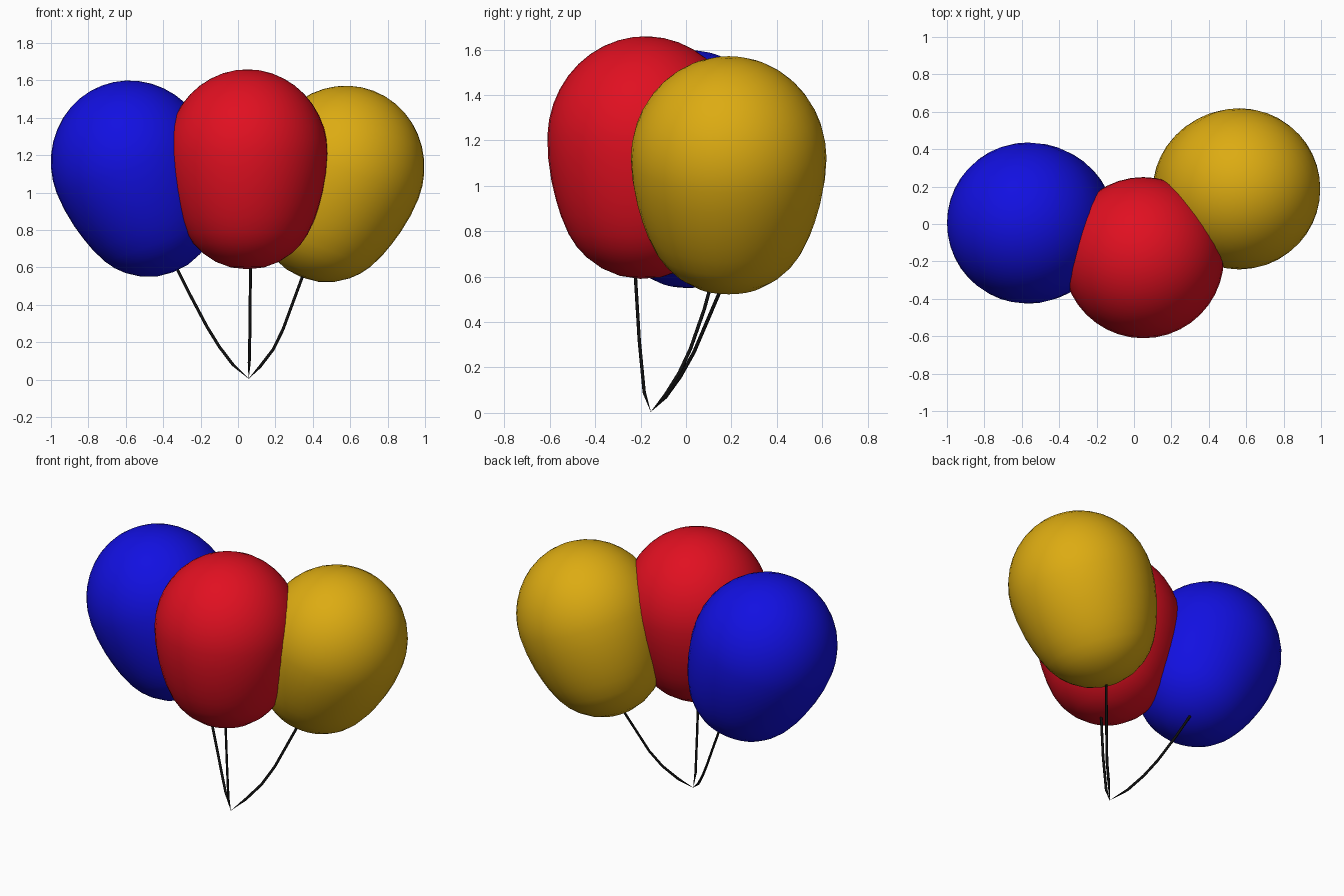
import bpy, bmesh, math
from mathutils import Matrix, Vector

if "Cube" in bpy.data.objects:
    bpy.data.objects.remove(bpy.data.objects["Cube"])


def material(name, rgb):
    m = bpy.data.materials.new(name)
    m.diffuse_color = (*rgb, 1)
    m.use_nodes = True
    m.node_tree.nodes["Principled BSDF"].inputs["Base Color"].default_value = m.diffuse_color
    return m


# Balloon profile (radius, height about the widest ring): oval top, tapering bottom
R, TOP, SEG = 0.431, 0.452, 40
PROFILE = [(R * math.cos(a), TOP * math.sin(a))
           for a in (math.pi / 2 * i / 10 for i in range(9, -1, -1))]
PROFILE += [(.424, -.1), (.406, -.2), (.384, -.28), (.36, -.35), (.323, -.43),
            (.285, -.485), (.24, -.53), (.17, -.577), (.09, -.607)]
BOTTOM = -.617


def balloon(name, centre, lean_x, lean_y, mat):
    bm = bmesh.new()
    top = bm.verts.new((0, 0, TOP))
    rings = [[bm.verts.new((r * math.cos(2 * math.pi * i / SEG),
                            r * math.sin(2 * math.pi * i / SEG), z))
              for i in range(SEG)] for r, z in PROFILE]
    tip = bm.verts.new((0, 0, BOTTOM))
    for i in range(SEG):
        j = (i + 1) % SEG
        bm.faces.new((top, rings[0][i], rings[0][j]))
        bm.faces.new((tip, rings[-1][j], rings[-1][i]))
        for a, b in zip(rings, rings[1:]):
            bm.faces.new((a[i], b[i], b[j], a[j]))
    for f in bm.faces:
        f.smooth = True
    bmesh.ops.recalc_face_normals(bm, faces=bm.faces)
    me = bpy.data.meshes.new(name)
    bm.to_mesh(me)
    bm.free()
    me.materials.append(mat)
    ob = bpy.data.objects.new(name, me)
    bpy.context.collection.objects.link(ob)
    ob.matrix_world = (Matrix.Translation(Vector(centre))
                       @ Matrix.Rotation(math.radians(lean_y), 4, 'X')
                       @ Matrix.Rotation(math.radians(lean_x), 4, 'Y'))


def string(name, points, mat):
    cu = bpy.data.curves.new(name, 'CURVE')
    cu.dimensions = '3D'
    cu.bevel_depth = 0.008
    cu.bevel_resolution = 1
    cu.use_fill_caps = True
    sp = cu.splines.new('POLY')
    sp.points.add(len(points) - 1)
    for i, (p, co) in enumerate(zip(sp.points, points)):
        p.co = (*co, 1)
        p.radius = 0.05 if i == 0 else 1   # strings taper to the shared knot
    cu.materials.append(mat)
    bpy.context.collection.objects.link(bpy.data.objects.new(name, cu))


blue = material("blue", (.006, .005, .75))
red = material("red", (.75, .005, .015))
gold = material("gold", (.72, .41, .006))
black = material("black", (.005, .005, .005))

# Three balloons, the outer pair leaning away from the knot
balloon("blue_balloon", (-.567, .005, 1.15), -21, 2, blue)
balloon("red_balloon", (.05, -.18, 1.207), 0, -2, red)
balloon("gold_balloon", (.563, .188, 1.122), 21, 0, gold)

# Strings meeting in a point
KNOT = (.057, -.155, .005)
string("blue_string", [KNOT, (-.027, -.09, .08), (-.10, -.03, .176), (-.166, .02, .283),
                       (-.257, .08, .455), (-.33, .12, .60)], black)
string("red_string", [KNOT, (.06, -.184, .09), (.065, -.206, .32), (.066, -.224, .62)], black)
string("gold_string", [KNOT, (.118, -.09, .07), (.187, -.025, .16), (.24, .035, .267),
                       (.348, .16, .56)], black)
